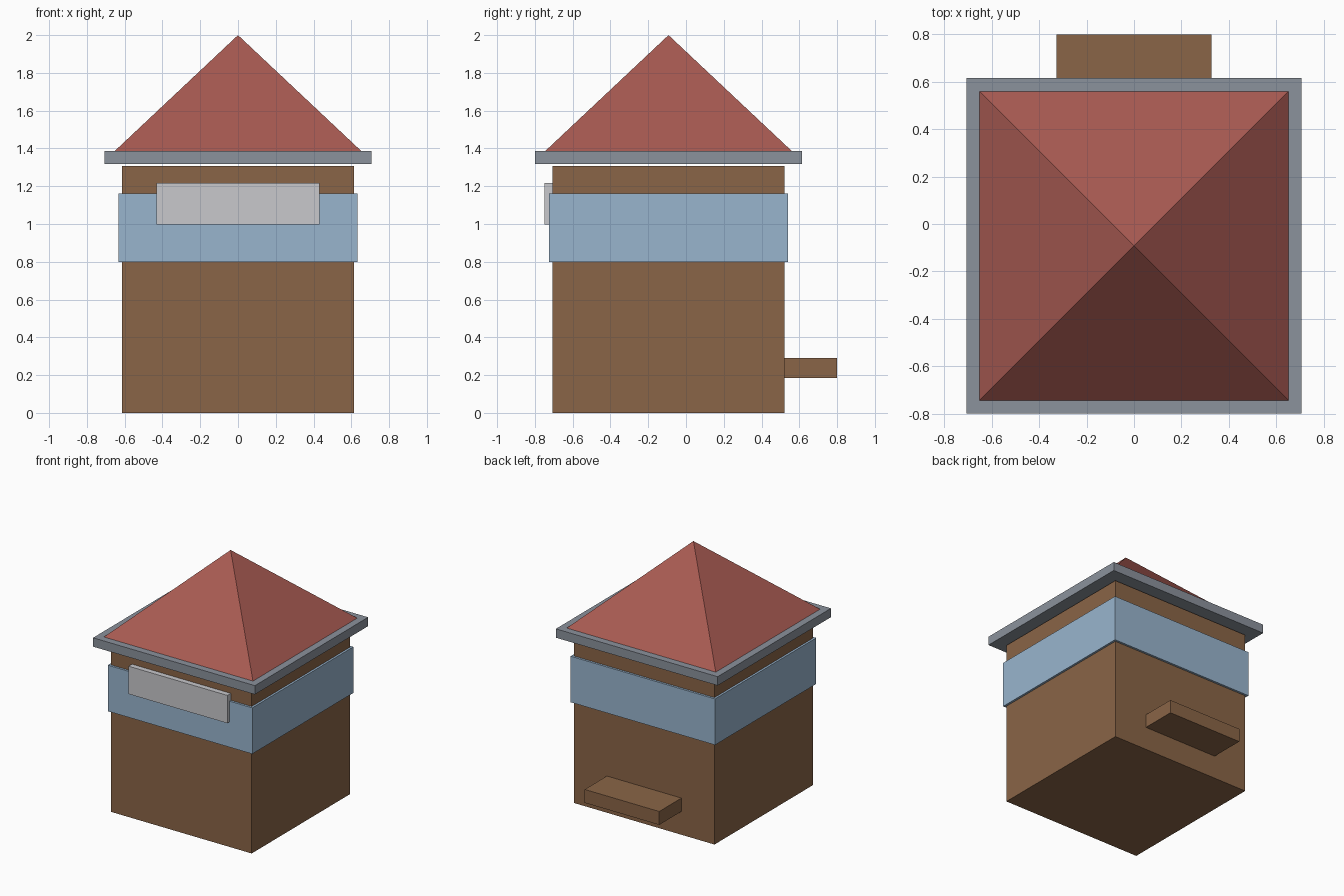
import bpy, bmesh
from mathutils import Matrix, Vector

if "Cube" in bpy.data.objects:
    bpy.data.objects.remove(bpy.data.objects["Cube"])

CY = -0.0925  # centre line of the tower in y


def material(name, rgb):
    lin = [(c / 255 / 12.92 if c <= 10 else ((c / 255 + 0.055) / 1.055) ** 2.4) for c in rgb]
    m = bpy.data.materials.new(name)
    m.diffuse_color = (*lin, 1)
    m.use_nodes = True
    m.node_tree.nodes["Principled BSDF"].inputs["Base Color"].default_value = m.diffuse_color
    return m


wood = material("brown_wood", (138, 101, 71))
red = material("red_roof", (168, 90, 82))
grey = material("grey_trim", (139, 146, 156))
blue = material("blue_band", (153, 181, 206))
pale = material("pale_panel", (200, 200, 204))


def finish(bm, name, mat):
    me = bpy.data.meshes.new(name)
    bmesh.ops.recalc_face_normals(bm, faces=bm.faces)
    bm.to_mesh(me)
    bm.free()
    me.materials.append(mat)
    ob = bpy.data.objects.new(name, me)
    bpy.context.collection.objects.link(ob)
    return ob


def box(name, half_x, y0, y1, z0, z1, mat):
    bm = bmesh.new()
    size = Matrix.Diagonal((2 * half_x, y1 - y0, z1 - z0, 1))
    place = Matrix.Translation((0, (y0 + y1) / 2, (z0 + z1) / 2))
    bmesh.ops.create_cube(bm, size=1, matrix=place @ size)
    return finish(bm, name, mat)


def square_box(name, half, z0, z1, mat):
    return box(name, half, CY - half, CY + half, z0, z1, mat)


# Main tower, coloured band and eaves slab
square_box("tower_body", 0.615, 0, 1.307, wood)
square_box("wall_band", 0.632, 0.798, 1.162, blue)
square_box("eaves_slab", 0.7075, 1.317, 1.387, grey)

# Blank panel on the front, doorstep ledge on the back
box("front_panel", 0.432, -0.75, -0.707, 0.997, 1.217, pale)
box("back_ledge", 0.326, 0.515, 0.80, 0.184, 0.29, wood)

# Four-sided pyramid roof
bm = bmesh.new()
h = 0.652
base = [bm.verts.new((sx * h, CY + sy * h, 1.387)) for sx, sy in ((-1, -1), (1, -1), (1, 1), (-1, 1))]
apex = bm.verts.new(Vector((0, CY, 2.0)))
bm.faces.new(base[::-1])
for i in range(4):
    bm.faces.new((base[i], base[(i + 1) % 4], apex))
finish(bm, "pyramid_roof", red)
